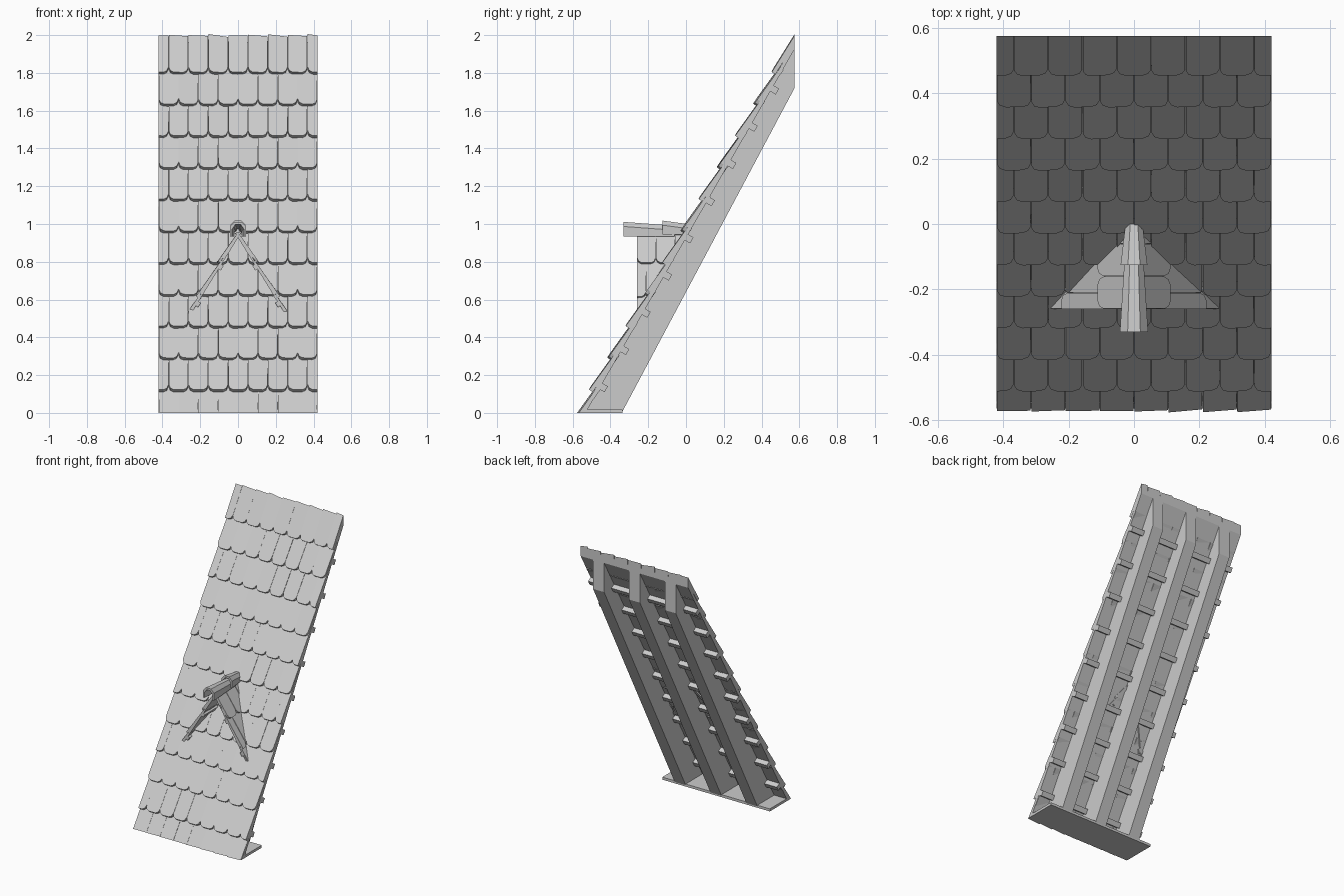
import bpy, bmesh, math, random
from mathutils import Matrix, Vector

random.seed(4)
cube = bpy.data.objects.get("Cube")
if cube:
    bpy.data.objects.remove(cube)

grey = bpy.data.materials.new("light_grey")
grey.use_nodes = True
grey.diffuse_color = (0.6, 0.6, 0.6, 1)
grey.node_tree.nodes["Principled BSDF"].inputs["Base Color"].default_value = (0.6, 0.6, 0.6, 1)

HALF = 0.42                                   # half the roof width
BACK = 0.575
UP = Vector((0, 2 * BACK, 2)).normalized()    # up the main slope
OUT = Vector((0, -UP.z, UP.y))                # out of the main slope
FOOT = Vector((0, -BACK, 0))


def finish(name, bm):
    bmesh.ops.recalc_face_normals(bm, faces=bm.faces)
    mesh = bpy.data.meshes.new(name)
    bm.to_mesh(mesh)
    bm.free()
    mesh.materials.append(grey)
    ob = bpy.data.objects.new(name, mesh)
    bpy.context.scene.collection.objects.link(ob)
    return ob


def loft(bm, ring_a, ring_b):
    """Closed solid between two matching rings."""
    a = [bm.verts.new(p) for p in ring_a]
    b = [bm.verts.new(p) for p in ring_b]
    bm.faces.new(a)
    bm.faces.new(b[::-1])
    for i in range(len(a)):
        j = (i + 1) % len(a)
        bm.faces.new((a[i], b[i], b[j], a[j]))


def beam(bm, section, x0, x1):
    """Extrude a y-z section along x."""
    loft(bm, [(x0, y, z) for y, z in section], [(x1, y, z) for y, z in section])


def box(bm, frame, lo, hi):
    ring = [(lo[0], lo[1]), (hi[0], lo[1]), (hi[0], hi[1]), (lo[0], hi[1])]
    loft(bm, [frame @ Vector((x, y, lo[2])) for x, y in ring],
         [frame @ Vector((x, y, hi[2])) for x, y in ring])


def trim(bm, point, normal):
    """Cut away everything past a plane and close the cut."""
    bmesh.ops.bisect_plane(bm, geom=bm.verts[:] + bm.edges[:] + bm.faces[:], dist=1e-5,
                           plane_co=point, plane_no=normal, clear_outer=True)
    bmesh.ops.holes_fill(bm, edges=[e for e in bm.edges if e.is_boundary], sides=0)


def frame_of(origin, across, up, normal):
    m = Matrix((across, up, normal)).transposed().to_4x4()
    m.translation = origin
    return m


def tile(bm, frame, x, y, w, half, length, thick, pitch, roll):
    """Shingle with a rounded lower edge; its tip sits at (x, y), w above the slope."""
    right = [(half, length), (half, 0.032), (half * 0.84, 0.01), (half * 0.5, 0)]
    outline = right + [(-px, py) for px, py in reversed(right)]
    m = frame @ Matrix.Translation((x, y, w)) @ Matrix.Rotation(-pitch, 4, 'X') \
        @ Matrix.Rotation(roll, 4, 'Y')
    loft(bm, [m @ Vector((px, py, 0)) for px, py in outline],
         [m @ Vector((px, py, -thick)) for px, py in outline])


roof = frame_of(FOOT, Vector((1, 0, 0)), UP, OUT)

# Main roof tiles, alternate courses shifted by half a tile
bm = bmesh.new()
WIDTH = 0.105
for row in range(-1, 11):
    tip = (0.12 + 0.168 * row) / UP.z
    top = row == 10
    shift = 0 if row % 2 else WIDTH / 2
    for col in range(-5, 5):
        tile(bm, roof, (col + 0.5) * WIDTH + shift, tip, 0.003 if row < 0 else 0.007,
             WIDTH * 0.49, 0.3 if top else 0.24, 0.022,
             0.035 if top else 0.1, random.uniform(0, 0.08))
for p, n in (((HALF, 0, 0), (1, 0, 0)), ((-HALF, 0, 0), (-1, 0, 0)),
             ((0, BACK, 0), (0, 1, 0)), ((0, 0, 0), (0, 0, -1))):
    trim(bm, p, n)
finish("roof_tiles", bm)

# Boarding under the tiles
bm = bmesh.new()
box(bm, roof, (-HALF, -0.1, -0.037), (HALF, 2.5, -0.018))
trim(bm, (0, BACK, 0), (0, 1, 0))
trim(bm, (0, 0, 0), (0, 0, -1))
finish("roof_boarding", bm)

# Rafters
bm = bmesh.new()
for x in (-0.28, 0, 0.28):
    beam(bm, [(-0.55, 0.01), (-0.335, 0.01), (BACK, 1.72), (BACK, 1.94)], x - 0.043, x + 0.043)
finish("rafters", bm)

# Sill plate
bm = bmesh.new()
beam(bm, [(-0.565, 0), (-0.335, 0), (-0.335, 0.018), (-0.55, 0.018)], -HALF, HALF)
finish("sill_plate", bm)

# Battens across the underside
bm = bmesh.new()
for i in range(9):
    s = (0.16 + 0.197 * i) / UP.z
    box(bm, roof, (-HALF, s - 0.018, -0.07), (HALF, s + 0.018, -0.03))
finish("battens", bm)

# Dormer: two open slopes of tiles on thin boards, running back into the roof
FRONT = -0.26
APEX = Vector((0, 0, 0.95))
tiles, boards, strips = bmesh.new(), bmesh.new(), bmesh.new()
for side in (-1, 1):
    up = Vector((-side * 0.526, 0, 0.85)).normalized()
    normal = Vector((side * up.z, 0, abs(up.x)))
    slope = frame_of(APEX, Vector((0, side, 0)), up, normal)
    for row, drop in enumerate((0.19, 0.4, 0.61)):
        for col in range(-1, 4):
            y = FRONT + (col + 0.5 + 0.5 * (row % 2)) * 0.1
            tile(tiles, slope, side * y, -drop, 0.014, 0.049, 0.2 if row == 0 else 0.23,
                 0.014, 0.06, random.uniform(-0.03, 0.03))
    ends = sorted((side * FRONT, 0))
    box(boards, slope, (ends[0], -0.5, -0.012), (ends[1], 0, -0.002))
    for drop in (0.2, 0.43):
        box(strips, slope, (ends[0], -drop - 0.014, -0.026), (ends[1], -drop + 0.014, -0.008))
for name, part in (("dormer_tiles", tiles), ("dormer_boards", boards), ("dormer_battens", strips)):
    trim(part, (0, FRONT, 0), (0, -1, 0))
    trim(part, FOOT - OUT * 0.045, -OUT)
    trim(part, (0, 0, 0.525), (0, 0, -1))
    finish(name, part)


# Ridge caps, tapered shells that overlap
def cap_ring(y, half, low, high):
    outer = [(-half, low), (-half, high - 0.028), (-half * 0.45, high - 0.004)]
    outer += [(-x, z) for x, z in reversed(outer)]
    inner = [(x * 0.72, z - (0.014 if z > low else 0)) for x, z in reversed(outer)]
    return [(x, y, z) for x, z in outer + inner]


bm = bmesh.new()
loft(bm, cap_ring(-0.33, 0.043, 0.935, 1.015), cap_ring(-0.06, 0.026, 0.935, 0.995))
loft(bm, cap_ring(-0.125, 0.041, 0.945, 1.022), cap_ring(0.0, 0.026, 0.945, 1.005))
finish("dormer_ridge_caps", bm)
